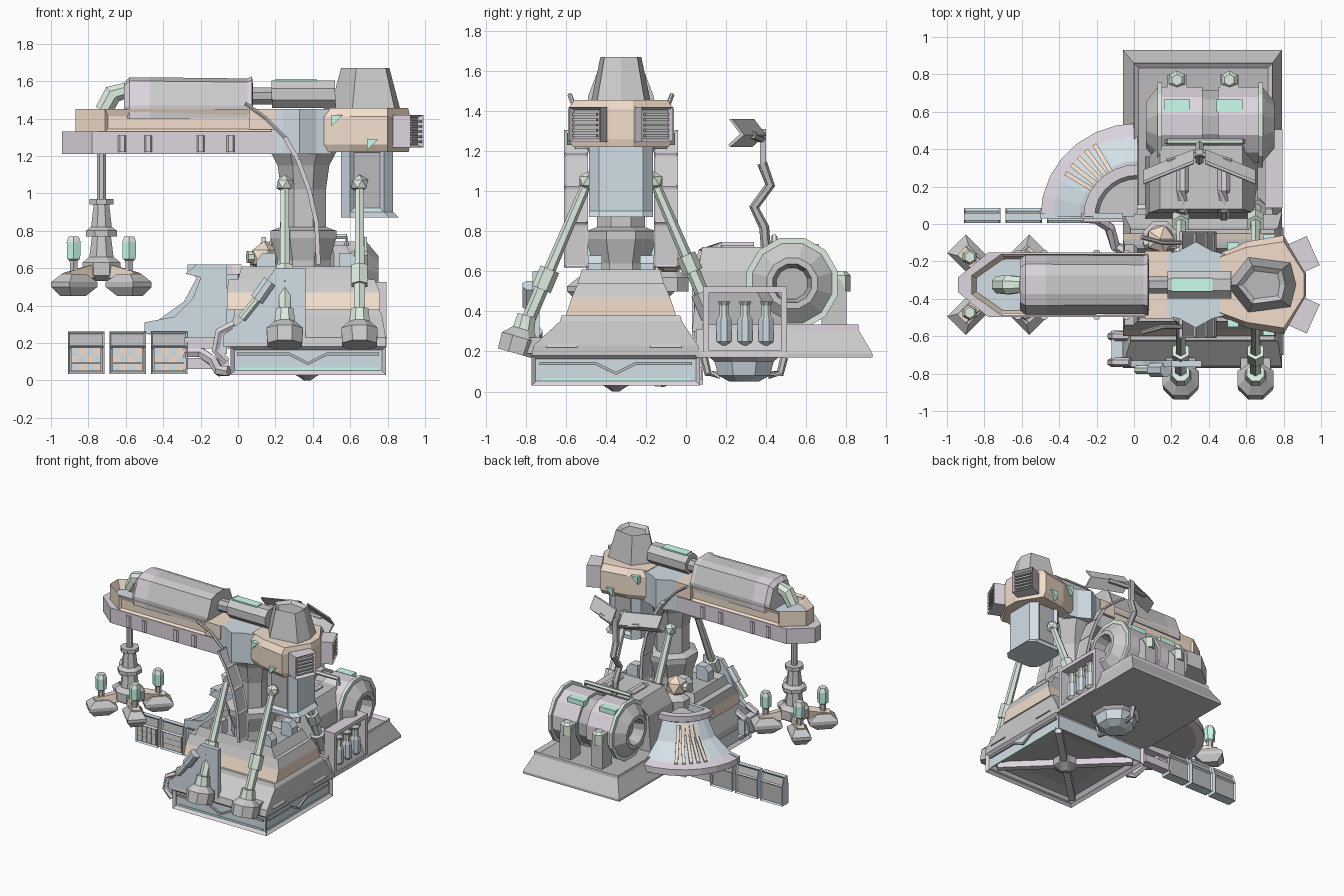
import bpy, bmesh
from math import cos, sin, pi, radians
from mathutils import Vector, Matrix

if "Cube" in bpy.data.objects:
    bpy.data.objects.remove(bpy.data.objects["Cube"])

C = dict(grey=(.8, .8, .8), dark=(.5, .5, .51), mauve=(.73, .67, .74), blue=(.65, .74, .8),
         orange=(.9, .74, .61), green=(.74, .85, .75), teal=(.6, 1, .86))
MATS = {}
CY = -.325  # centre line of the crane in y

def mat(k):
    if k not in MATS:
        MATS[k] = bpy.data.materials.new(k)
        MATS[k].diffuse_color = (*C[k], 1)
    return MATS[k]

def slot(me, k):
    if mat(k).name not in me.materials:
        me.materials.append(mat(k))
    return me.materials.find(mat(k).name)

def make(name, verts, faces, cols):
    me = bpy.data.meshes.new(name)
    me.from_pydata(verts, [], faces)
    for i, p in enumerate(me.polygons):
        p.material_index = slot(me, cols if isinstance(cols, str) else cols[i])
    bm = bmesh.new(); bm.from_mesh(me)
    bmesh.ops.recalc_face_normals(bm, faces=bm.faces)
    bm.to_mesh(me); bm.free()
    ob = bpy.data.objects.new(name, me)
    bpy.context.collection.objects.link(ob)
    return ob

def rings(name, rs, cols):
    n = len(rs[0])
    v = [p for r in rs for p in r]
    f, c = [list(range(n)), list(range((len(rs) - 1) * n, len(rs) * n))], []
    for i in range(len(rs) - 1):
        f += [[i*n + j, i*n + (j+1) % n, (i+1)*n + (j+1) % n, (i+1)*n + j] for j in range(n)]
    if not isinstance(cols, str):
        c = [cols[0], cols[-1]] + [k for k in cols for _ in range(n)]
    return make(name, v, f, c or cols)

def loft(name, secs, cols='grey', axis='z'):
    m = {'z': lambda u, v, w: (u, v, w), 'y': lambda u, v, w: (u, w, v), 'x': lambda u, v, w: (w, u, v)}[axis]
    return rings(name, [[m(u, v, w) for u, v in pts] for w, pts in secs], cols)

def rect(a, b, c, d):
    return [(a, c), (b, c), (b, d), (a, d)]

def prism(name, pts, a, b, col='grey', axis='z'):
    return loft(name, [(a, pts), (b, pts)], col, axis)

def box(name, x0, x1, y0, y1, z0, z1, col='grey'):
    return prism(name, rect(x0, x1, y0, y1), z0, z1, col)

def sweep(name, pts, rad, n=8, cols='grey', straight=True):
    pts = [Vector(p) for p in pts]
    rad = [rad] * len(pts) if isinstance(rad, (int, float)) else rad
    rs = []
    for i, p in enumerate(pts):
        d = pts[-1] - pts[0] if straight else pts[min(i+1, len(pts)-1)] - pts[max(i-1, 0)]
        d.normalize()
        u = d.cross(Vector((0, 1, 0)) if abs(d.y) < .9 else Vector((1, 0, 0))).normalized()
        w = d.cross(u)
        rs.append([p + rad[i] * (u*cos((j+.5)*2*pi/n) + w*sin((j+.5)*2*pi/n)) for j in range(n)])
    return rings(name, rs, cols)

def turned(name, x, y, prof, n=8, cols='grey'):
    return sweep(name, [(x, y, z) for r, z in prof], [r for r, z in prof], n, cols)

def recess(ob, test, t, d, col):
    bm = bmesh.new(); bm.from_mesh(ob.data)
    fs = [f for f in bm.faces if test(f.normal, f)]
    bmesh.ops.inset_individual(bm, faces=fs, thickness=t, depth=-d)
    k = slot(ob.data, col)
    for f in fs:
        f.material_index = k
    bm.to_mesh(ob.data); bm.free()
    return ob

def move(ob, x, y, z, a=0):
    ob.data.transform(Matrix.Translation((x, y, z)) @ Matrix.Rotation(a, 4, 'Z'))
    return ob

def ball(name, x, y, z, r, col):
    bm = bmesh.new(); bmesh.ops.create_icosphere(bm, subdivisions=1, radius=r)
    me = bpy.data.meshes.new(name); bm.to_mesh(me); bm.free()
    me.materials.append(mat(col)); ob = bpy.data.objects.new(name, me)
    bpy.context.collection.objects.link(ob)
    return move(ob, x, y, z)

# base slab with recessed sides, underside ribs and chevron trim
b = box('base', -.04, .79, -.77, .07, .03, .18, 'mauve')
recess(b, lambda n, f: abs(n.z) < .5, .025, .02, 'blue')
recess(b, lambda n, f: n.z < -.9, .06, .05, 'dark')
recess(b, lambda n, f: n.z < -.9 and f.calc_area() > .3, .12, .02, 'dark')
for s in (-1, 1):
    sweep('base_rib', [(.37 - .36*s, -.7, .07), (.37 + .36*s, 0, .07)], .035, 4, 'mauve')
turned('base_hub', .37, -.35, [(.02, 0), (.05, .02), (.09, .04), (.09, .1)], 8, 'dark')
V = [(-.38, .14), (-.1, .14), (0, .09), (.1, .14), (.38, .14)]
sweep('front_chevron', [(.375 + u, -.757, z) for u, z in V], .011, 4, 'dark', False)
sweep('side_chevron', [(.777, -.35 + u, z) for u, z in V], .011, 4, 'dark', False)
box('front_light', .0, .75, -.755, -.745, .055, .068, 'teal')
box('side_light', .765, .775, -.72, .02, .055, .068, 'teal')

# stepped housing on the base
loft('deck', [(.18, rect(-.06, .79, -.77, .07)), (.23, rect(-.06, .79, -.76, .06)),
              (.35, rect(-.02, .77, -.63, -.02)), (.38, rect(-.02, .75, -.62, -.03))])
loft('deck_band', [(.38, rect(-.06, .76, -.6, -.05)), (.47, rect(-.06, .76, -.57, -.08)),
                   (.54, rect(-.05, .73, -.54, -.11))], ['orange', 'grey'])
o = loft('deck_top', [(.54, rect(.0, .7, -.54, -.11)), (.61, rect(.02, .66, -.52, -.13))])
recess(o, lambda n, f: n.z > .9, .03, .04, 'dark')
for y in (-.62, -.1):
    loft('deck_wedge', [(.22, rect(.6, .8, y - .08, y + .08)), (.3, rect(.6, .74, y - .05, y + .05))])
prism('front_gusset', [(-.08, .18), (-.08, .24), (.05, .34), (.13, .5), (.2, .6), (.36, .6), (.36, .18)],
      -.765, -.73, 'blue', 'y')
sweep('front_ram', [(.02, -.78, .33), (.1, -.78, .43), (.1, -.78, .43), (.17, -.78, .53)], [.025, .025, .04, .04], 8, ['green', 'grey', 'blue'])
for y in (-.74, -.6):
    sweep('left_pipe', [(-.02, y, .3), (-.1, y, .26), (-.12, y, .16), (-.06, y, .1)], .025, 6, 'mauve', False)
box('left_locker', -.12, -.06, -.75, -.57, .14, .26, 'blue')

# column with brackets
turned('column', .35, CY, [(.15, .55), (.15, .64), (.19, .76), (.19, .8), (.13, .82), (.13, 1.02), (.15, 1.15), (.19, 1.22)], 8,
       ['grey', 'grey', 'grey', 'grey', 'grey', 'dark', 'grey'])
for sx in (-1, 1):
    for sy in (-1, 1):
        x, y = .37 + .22*sx, CY + .13*sy
        prism('column_bracket', [(x - .05*sx, .52), (x + .05*sx, .52), (x + .05*sx, .64), (x + .02*sx, .68), (x - .05*sx, .68)],
              y - .035, y + .035, 'blue', 'y')

# boom: keel, open tray, ribs, barrel and piston
def nose(x, h, c):
    return [(x, CY - c), (x + .16, CY - h), (.2, CY - h), (.2, CY + h), (x + .16, CY + h), (x, CY + c)]
prism('boom_keel', nose(-.94, .172, .04), 1.21, 1.33, 'mauve')
o = prism('boom_tray', nose(-.87, .165, .05), 1.33, 1.45, 'orange')
recess(o, lambda n, f: abs(n.y) > .95, .02, .015, 'orange')
recess(o, lambda n, f: n.z > .9, .03, .07, 'blue')
for x in (-.62, -.48, -.2, -.04):
    for s in (-1, 1):
        loft('boom_rib', [(CY + .165*s, rect(x - .025, x + .025, 1.22, 1.31)), (CY + .185*s, rect(x - .012, x + .012, 1.22, 1.31))], 'mauve', 'y')
B = [(-.16, 1.4), (-.16, 1.47), (-.11, 1.6), (-.05, 1.62), (.05, 1.62), (.11, 1.6), (.16, 1.47), (.16, 1.4)]
sec = lambda k: [(CY + y*k, 1.42 + (z - 1.42)*k) for y, z in B]
loft('boom_barrel', [(-.61, sec(.85)), (-.58, sec(1.0)), (-.47, sec(1.0)), (.05, sec(.97)), (.075, sec(1.03)), (.08, sec(.8))],
     ['mauve', 'mauve', 'grey', 'mauve', 'grey'], 'x')
sweep('boom_piston', [(.06, CY, 1.52), (.18, CY, 1.52), (.18, CY, 1.53), (.52, CY, 1.53)], [.05, .05, .08, .08], 8, ['dark', 'grey', 'grey'])
box('piston_light', .2, .42, CY - .035, CY + .035, 1.585, 1.61, 'teal')
sweep('nose_ram', [(-.72, CY, 1.44), (-.67, CY, 1.53), (-.6, CY, 1.55)], [.05, .055, .045], 8, 'green', False)

# turret and machine head
prism('turret', [(.18, CY - .17), (.24, CY - .18), (.33, CY - .23), (.42, CY - .18), (.5, CY - .16),
                 (.5, CY + .16), (.42, CY + .18), (.33, CY + .23), (.24, CY + .18), (.18, CY + .17)], 1.21, 1.45, 'blue')
box('turret_collar', .06, .2, CY - .18, CY + .18, 1.34, 1.45, 'orange')
def head(k):
    return [(.46, CY - .17*k), (.6, CY - .23*k), (.8, CY - .265*k), (.84 + .08*k, CY - .06), (.84 + .08*k, CY + .06),
            (.8, CY + .265*k), (.6, CY + .23*k), (.46, CY + .17*k)]
loft('head', [(1.22, head(.9)), (1.26, head(1)), (1.41, head(1)), (1.455, head(.87))], 'orange')
for s in (-1, 1):
    for x, y, z in ((.53, .205, 1.39), (.72, .25, 1.26)):
        prism('head_light', [(x - .03, z - .03), (x + .03, z + .03), (x - .03, z + .03)], CY + y*s - .02, CY + y*s + .02, 'teal', 'y')
    o = box('vent', -.08, .08, -.085, .085, 1.245, 1.42, 'mauve')
    recess(o, lambda n, f: n.x > .9, .02, .03, 'dark')
    move(o, .885, CY + .15*s, 0, radians(24*s))
    for i in range(5):
        o = box('vent_slat', .055, .078, -.065, .065, 1.27 + .027*i, 1.282 + .027*i, 'grey')
        move(o, .885, CY + .15*s, 0, radians(24*s))
P = [(.49, 0), (.61, -.15), (.84, -.12), (.87, 0), (.84, .12), (.61, .15)]
hop = lambda k: [(.68 + (x - .68)*k, CY + y*k) for x, y in P]
o = loft('hopper', [(1.44, hop(1)), (1.67, hop(.68))])
recess(o, lambda n, f: n.z > .9, .03, .02, 'dark')
cw = lambda x0, x1, h, c: [(x0, CY - h + c), (x0 + c, CY - h), (x1 - c, CY - h), (x1, CY - h + c),
                           (x1, CY + h - c), (x1 - c, CY + h), (x0 + c, CY + h), (x0, CY + h - c)]
o = loft('counterweight', [(.87, cw(.55, .86, .16, .05)), (.9, cw(.55, .83, .16, .05)), (1.24, cw(.55, .83, .16, .05))], 'blue')
recess(o, lambda n, f: f.calc_area() > .05 and abs(n.y) > .9, .03, .02, 'dark')

# curved cable tracks either side of the column
T = [(.25, 1.3), (.32, 1.18), (.38, 1.02), (.42, .84), (.43, .62)]
for s in (-1, 1):
    y = CY + .225*s
    for (x0, z0), (x1, z1) in zip(T, T[1:]):
        d = Vector((x1 - x0, z1 - z0)).normalized() * .012
        o = prism('cable_track', [(x0 - d.y, z0 + d.x), (x1 - d.y, z1 + d.x), (x1 + d.y, z1 - d.x), (x0 + d.y, z0 - d.x)],
                  y - .06, y + .06, 'mauve', 'y')
        recess(o, lambda n, f: abs(n.y) < .5 and f.calc_area() > .008, .015, .006, 'grey')
    sweep('track_hose', [(.04, y + .03*s, 1.48), (.15, y, 1.4), (.25, y, 1.3)], .012, 6, 'grey', False)

# stabiliser struts and feet
for x in (.25, .65):
    for s, k in ((-1, 1), (1, .84)):
        a, e = Vector((x, CY + .165*s, 1.05)), Vector((x, CY + .47*s, .34))
        p = lambda t: a.lerp(e, t)
        sweep('strut', [p(0), p(.62*k), p(.62*k), p(.76*k), p(.76*k), p(k)], [.025, .03, .05, .05, .035, .035], 6, 'green')
        ball('strut_joint', *a, .05, 'green')
        if s < 0:
            sweep('strut_foot', [(x, -.85, .19), (x, -.825, .27), (x, -.81, .31), (x, -.795, .38)], [.1, .105, .06, .05], 8, ['grey', 'grey', 'green'])
            box('strut_mount', x - .08, x + .08, -.85, -.7, .19, .27)
        else:
            sweep('strut_socket', [p(.78), p(.95)], .06, 8, 'grey')

# hanging grab with four pads
HX = -.73
turned('grab_stem', HX, CY, [(.025, 1.22), (.025, .97), (.07, .97), (.07, .94), (.045, .94), (.06, .82), (.09, .8), (.09, .77), (.055, .77),
                             (.07, .66), (.11, .63), (.11, .56), (.06, .53)], 8)
for i in range(4):
    a = pi/4 + i*pi/2
    D = lambda r, z: (HX + r*cos(a), CY + r*sin(a), z)
    sweep('grab_arm', [D(.08, .58), D(.26, .55)], [.05, .04], 4, 'orange')
    o = loft('grab_pad', [(.45, rect(.16, .27, -.04, .04)), (.5, rect(.1, .31, -.07, .07)), (.525, rect(.1, .31, -.07, .07)),
                          (.57, rect(.16, .26, -.04, .04))], 'grey')
    move(o, HX, CY, 0, a)
    turned('grab_lamp', *D(.21, 0)[:2], [(.02, .56), (.025, .64), (.04, .65), (.043, .74), (.03, .77)], 6, ['grey', 'green', 'teal', 'green'])

# rear platform with skirt and curb
loft('rear_skirt', [(.17, rect(-.06, .79, .05, .93)), (.19, rect(-.06, .79, .05, .93)), (.31, rect(0, .74, .05, .86))], 'grey')
o = box('rear_curb', .0, .74, .08, .86, .29, .335, 'mauve')
recess(o, lambda n, f: n.z > .9, .035, .02, 'dark')
turned('drain_hopper', .42, .29, [(.08, .05), (.14, .08), (.16, .15), (.2, .18)], 8, ['blue', 'blue', 'mauve'])
for s in (-1, 1):
    sweep('drain_pipe', [(.42, .29 + .12*s, .08), (.42, .29 + .18*s, .09), (.42, .29 + .2*s, .17)], .02, 6, 'grey', False)

# storage drum with cradles
TX = [(.15, .02), (.15, .08), (.065, .1), (.065, .13), (.125, .205), (.125, .235), (.15, .235), (.15, .21), (.365, .21), (.365, .19), (.39, .19)]
pr = TX + [(.815 - x, r) for x, r in TX[::-1]]
K = ['dark', 'dark', 'grey', 'grey', 'green', 'green', 'green', 'mauve', 'mauve', 'dark']
sweep('drum', [(x, .53, .54) for x, r in pr], [r for x, r in pr], 12, K + ['dark'] + K[::-1])
for x in (.23, .51):
    box('drum_window', x - .07, x + .07, .6, .665, .69, .735, 'teal')
    prism('drum_cradle', [(.68, .3), (.8, .3), (.8, .5), (.77, .56), (.7, .62), (.66, .56)], x - .05, x + .05, 'grey', 'x')
    box('drum_foot', x - .06, x + .06, .3, .42, .3, .48)
    turned('drum_lug', x, .77, [(.05, .5), (.05, .58), (.03, .6)], 6, 'green')
sweep('drum_rail', [(.18, .44, .72), (.18, .44, .77), (.58, .44, .77), (.58, .44, .72)], .016, 6, 'green', False)

# pump housing between drum and column
loft('pump_house', [(.3, rect(.06, .66, .03, .36)), (.6, rect(.08, .64, .06, .36)), (.72, rect(.14, .58, .08, .42))])
for x in (.26, .48):
    sweep('pump_tube', [(x, .05, .55), (x, .09, .69), (x, .18, .715), (x, .34, .715)], .035, 8, 'mauve', False)

# open equipment rack on the right side
for y0, y1, z0, z1 in ((.085, .505, .175, .205), (.085, .505, .495, .525), (.085, .115, .205, .495), (.475, .505, .205, .495)):
    box('rack_bar', .7, .795, y0, y1, z0, z1, 'mauve')
box('rack_back', .66, .71, .1, .49, .2, .5, 'dark')
for y in (.19, .295, .4):
    turned('rack_canister', .755, y, [(.02, .23), (.04, .25), (.04, .36), (.025, .38), (.025, .43), (.035, .45)], 8, ['grey', 'blue', 'grey', 'green', 'grey'])

# flared quarter skirt on the left with fins and a sphere
prof = [(.02, .2), (.46, .24), (.52, .25), (.52, .3), (.45, .32), (.31, .42), (.24, .55), (.29, .575), (.29, .62), (.23, .62), (.21, .57), (.02, .57)]
N = 7
secs = [[(.02 + r*cos(a), .04 + r*sin(a)*.96, z) for r, z in prof] for a in [pi/2 + i*pi/2/N for i in range(N + 1)]]
pc = ['dark', 'mauve', 'mauve', 'mauve', 'blue', 'blue', 'mauve', 'mauve', 'mauve', 'mauve', 'grey', 'grey']
o = rings('flared_skirt', secs, 'blue')
for i, p in enumerate(list(o.data.polygons)[2:]):
    p.material_index = slot(o.data, pc[i % len(pc)])
for i in range(5):
    o = prism('skirt_fin', [(.45, .3), (.45, .33), (.31, .43), (.25, .54), (.25, .5)], -.012, .012, 'orange', 'y')
    move(o, .02, .04, 0, radians(121 + 7*i))
ball('sensor_ball', .14, -.08, .66, .085, 'orange')
turned('sensor_stand', .14, -.08, [(.1, .5), (.1, .57), (.05, .6)], 8, 'grey')
sweep('sensor_lens', [(.1, -.09, .66), (.05, -.1, .66)], .035, 8, 'green')
prism('skirt_front_wall', [(-.5, .25), (-.5, .31), (-.34, .34), (-.24, .44), (-.2, .55), (-.28, .57), (-.22, .62), (-.06, .62), (-.06, .2)],
      .03, .06, 'blue', 'y')

# row of supply panels on the left
for i in range(3):
    x = -.91 + .222*i
    o = prism('supply_panel', [(.005, .035), (.085, .035), (.085, .19), (.06, .26), (.02, .26), (.005, .18)], x, x + .195, 'blue', 'x')
    recess(o, lambda n, f: abs(n.y) > .8 and f.calc_area() > .012, .014, .012, 'dark')
    for c in range(4):
        for r in range(3):
            box('panel_tile', x + .018 + .04*c, x + .057 + .04*c, .008, .03, .05 + .042*r, .091 + .042*r, 'orange' if (c + r) % 2 else 'blue')
for z in (.06, .17):
    box('panel_link', -.29, -.05, .01, .08, z, z + .06, 'mauve')
sweep('link_hose', [(-.3, .04, .15), (-.2, .03, .15), (-.13, -.02, .1), (-.1, -.12, .05), (-.05, -.14, .05)], .03, 6, 'mauve', False)

# folding mast with two reflector blades
sweep('mast', [(.35, .4, .7), (.35, .39, .82), (.35, .34, .92), (.35, .42, 1.03), (.35, .38, 1.14)], .025, 6, 'dark', False)
box('mast_rail', .33, .37, .37, .4, 1.1, 1.31, 'grey')
for s in (-1, 1):
    secs = [[(.35 + s*dx, y + dy, z) for dy, z in ((-.05, 1.22), (.02, 1.28), (-.04, 1.36), (-.055, 1.36), (0, 1.285), (-.06, 1.23))]
            for dx, y in ((.03, .38), (.3, .27))]
    rings('reflector_blade', secs, 'grey')
    sweep('blade_arm', [(.35, .38, 1.26), (.35 + .17*s, .33, 1.28)], .02, 6, 'dark')

for m in bpy.data.materials:
    if m.users and not m.is_grease_pencil:
        m.use_nodes = True
        m.node_tree.nodes["Principled BSDF"].inputs["Base Color"].default_value = m.diffuse_color
